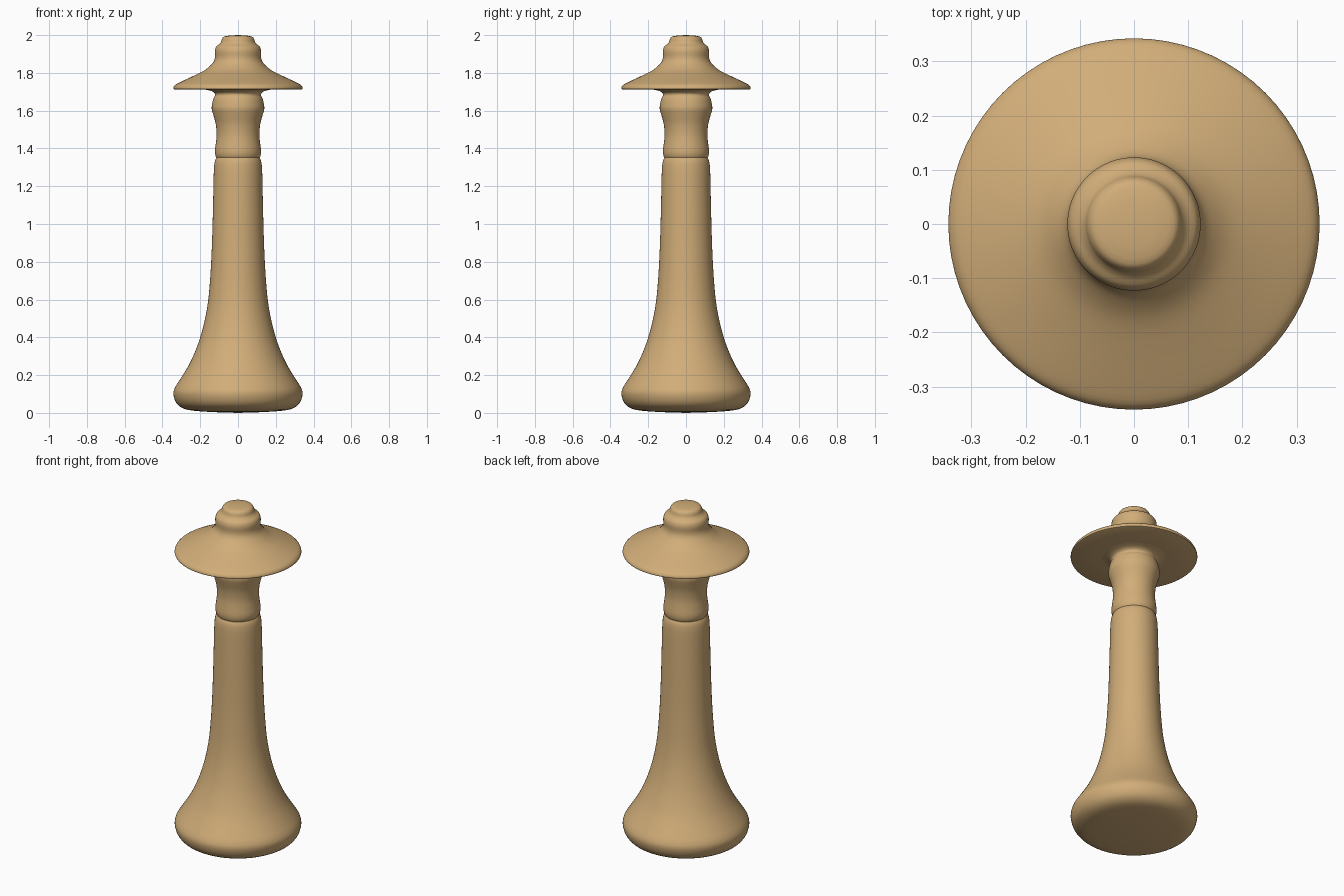
import bpy, math

if "Cube" in bpy.data.objects:
    bpy.data.objects.remove(bpy.data.objects["Cube"])

wood = bpy.data.materials.new("light_wood")
wood.diffuse_color = (0.64, 0.42, 0.19, 1)
wood.use_nodes = True
wood.node_tree.nodes["Principled BSDF"].inputs["Base Color"].default_value = wood.diffuse_color


def spline(pts, n=3):
    """Pass a smooth Catmull-Rom curve through (radius, z) points."""
    out = []
    for i in range(len(pts) - 1):
        p0, p1 = pts[max(i - 1, 0)], pts[i]
        p2, p3 = pts[i + 1], pts[min(i + 2, len(pts) - 1)]
        for k in range(n):
            t = k / n
            out.append(tuple(
                0.5 * (2 * b + (c - a) * t + (2 * a - 5 * b + 4 * c - d) * t * t
                       + (3 * b - a - 3 * c + d) * t ** 3)
                for a, b, c, d in zip(p0, p1, p2, p3)))
    return out + [pts[-1]]


def lathe(name, profile, segs=72):
    """Spin a profile that starts and ends on the axis into a closed solid."""
    ring_pts = profile[1:-1]
    verts = [(r * math.cos(2 * math.pi * s / segs), r * math.sin(2 * math.pi * s / segs), z)
             for r, z in ring_pts for s in range(segs)]
    faces = []
    for i in range(len(ring_pts) - 1):
        for s in range(segs):
            a, b = i * segs + s, i * segs + (s + 1) % segs
            faces.append((a, b, b + segs, a + segs))
    low, high = len(verts), len(verts) + 1
    verts += [(0, 0, profile[0][1]), (0, 0, profile[-1][1])]
    last = (len(ring_pts) - 1) * segs
    for s in range(segs):
        n = (s + 1) % segs
        faces += [(low, n, s), (high, last + s, last + n)]
    mesh = bpy.data.meshes.new(name)
    mesh.from_pydata(verts, [], faces)
    mesh.materials.append(wood)
    obj = bpy.data.objects.new(name, mesh)
    bpy.context.collection.objects.link(obj)
    bpy.ops.object.select_all(action='DESELECT')
    obj.select_set(True)
    bpy.context.view_layer.objects.active = obj
    bpy.ops.object.shade_smooth_by_angle(angle=math.radians(40))
    return obj


# Flared base and tapering shaft
shaft = spline([(0.13, 0.004), (0.24, 0.012), (0.295, 0.026), (0.328, 0.055), (0.342, 0.10),
                (0.333, 0.135), (0.305, 0.18), (0.262, 0.25), (0.225, 0.33), (0.197, 0.41),
                (0.172, 0.51), (0.155, 0.62), (0.143, 0.78), (0.136, 0.95), (0.131, 1.15),
                (0.128, 1.28), (0.123, 1.33), (0.114, 1.352)])
lathe("base_and_shaft", [(0, 0.0)] + shaft + [(0, 1.352)])

# Waisted neck flaring into the underside of the brim
neck = spline([(0.114, 1.35), (0.120, 1.365), (0.122, 1.39), (0.117, 1.43), (0.113, 1.475),
               (0.118, 1.53), (0.130, 1.575), (0.139, 1.61), (0.136, 1.64), (0.130, 1.665),
               (0.122, 1.68), (0.124, 1.693), (0.14, 1.704), (0.17, 1.711)])
lathe("neck", [(0, 1.35)] + neck + [(0, 1.72)])

# Wide brim rising into the stepped knob
brim = [(0.16, 1.712), (0.335, 1.711)] + spline(
    [(0.341, 1.714), (0.342, 1.722), (0.332, 1.737), (0.30, 1.754), (0.24, 1.782),
     (0.18, 1.812), (0.145, 1.84), (0.128, 1.862), (0.122, 1.885), (0.123, 1.915),
     (0.116, 1.938), (0.10, 1.951), (0.09, 1.964), (0.085, 1.98), (0.074, 1.992),
     (0.045, 1.998)])
lathe("brim_and_knob", [(0, 1.712)] + brim + [(0, 2.0)])
